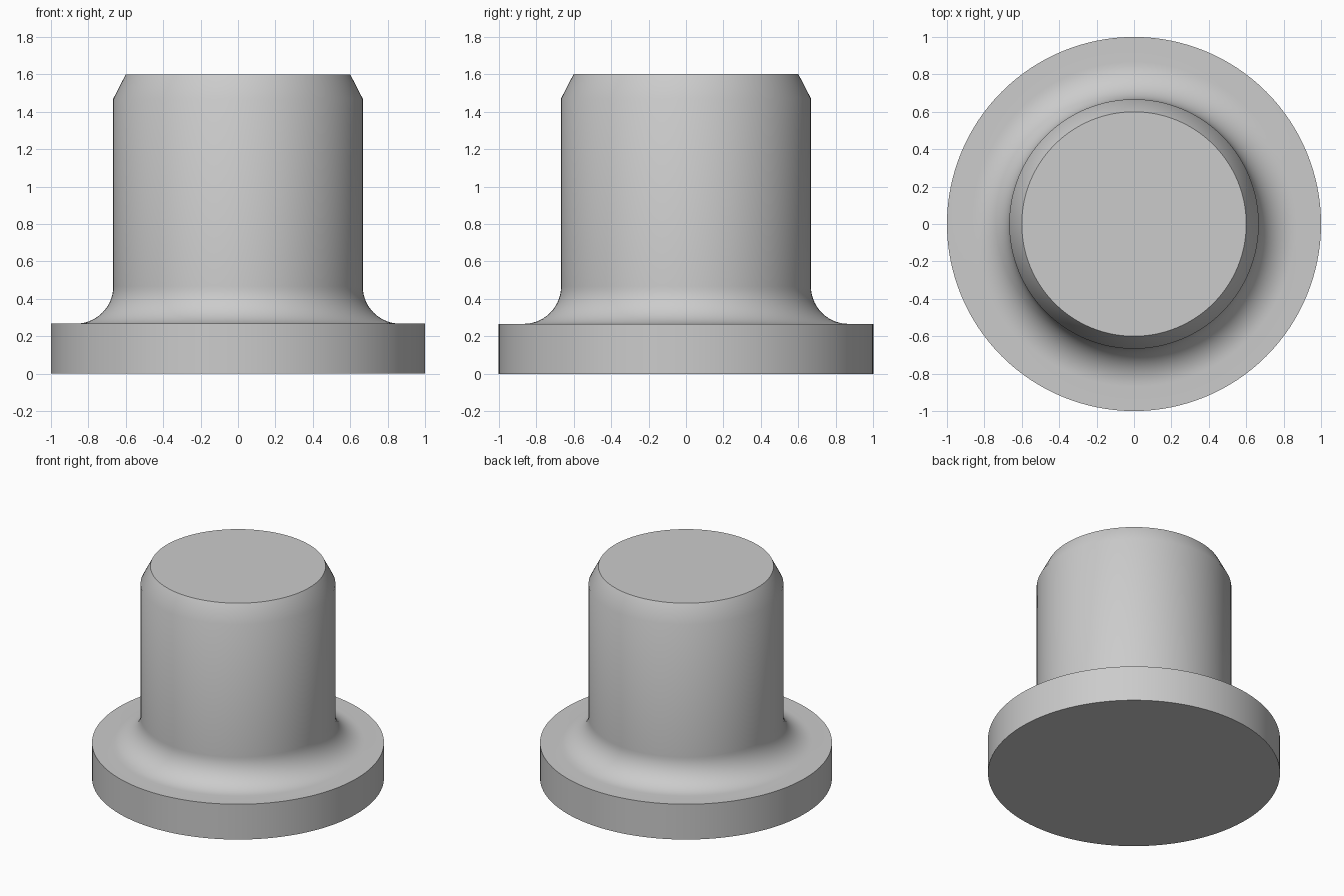
import bpy
import bmesh
from math import sin, cos, pi, radians

default = bpy.data.objects.get("Cube")
if default:
    bpy.data.objects.remove(default, do_unlink=True)

SEGMENTS = 128
FLANGE_R, FLANGE_H = 1.0, 0.267
SHAFT_R, FILLET = 0.667, 0.2
TIP_R, SHOULDER_Z, TOP_Z = 0.6, 1.47, 1.6

# Single plain grey
grey = bpy.data.materials.new("plain grey")
grey.use_nodes = True
colour = (0.6, 0.6, 0.6, 1)
grey.diffuse_color = colour
grey.node_tree.nodes["Principled BSDF"].inputs["Base Color"].default_value = colour

# Half profile: flange, concave fillet, shaft, tapered tip
profile = [(0, 0), (FLANGE_R, 0), (FLANGE_R, FLANGE_H)]
steps = 14
for i in range(steps + 1):
    a = i / steps * pi / 2
    profile.append((SHAFT_R + FILLET * (1 - sin(a)), FLANGE_H + FILLET * (1 - cos(a))))
profile += [(SHAFT_R, SHOULDER_Z), (TIP_R, TOP_Z), (0, TOP_Z)]

# Revolve the profile around the vertical axis
bm = bmesh.new()
verts = [bm.verts.new((r, 0, z)) for r, z in profile]
edges = [bm.edges.new(pair) for pair in zip(verts, verts[1:])]
bmesh.ops.spin(bm, geom=verts + edges, cent=(0, 0, 0), axis=(0, 0, 1),
               angle=2 * pi, steps=SEGMENTS, use_merge=True)
bmesh.ops.remove_doubles(bm, verts=bm.verts, dist=0.0001)
bmesh.ops.recalc_face_normals(bm, faces=bm.faces)

mesh = bpy.data.meshes.new("flanged_plug")
bm.to_mesh(mesh)
bm.free()
mesh.materials.append(grey)
plug = bpy.data.objects.new("flanged_plug", mesh)
bpy.context.collection.objects.link(plug)

# Smooth sides, with crisp rims at the flange and the flat top
bpy.ops.object.select_all(action="DESELECT")
plug.select_set(True)
bpy.context.view_layer.objects.active = plug
bpy.ops.object.shade_smooth_by_angle(angle=radians(30))
